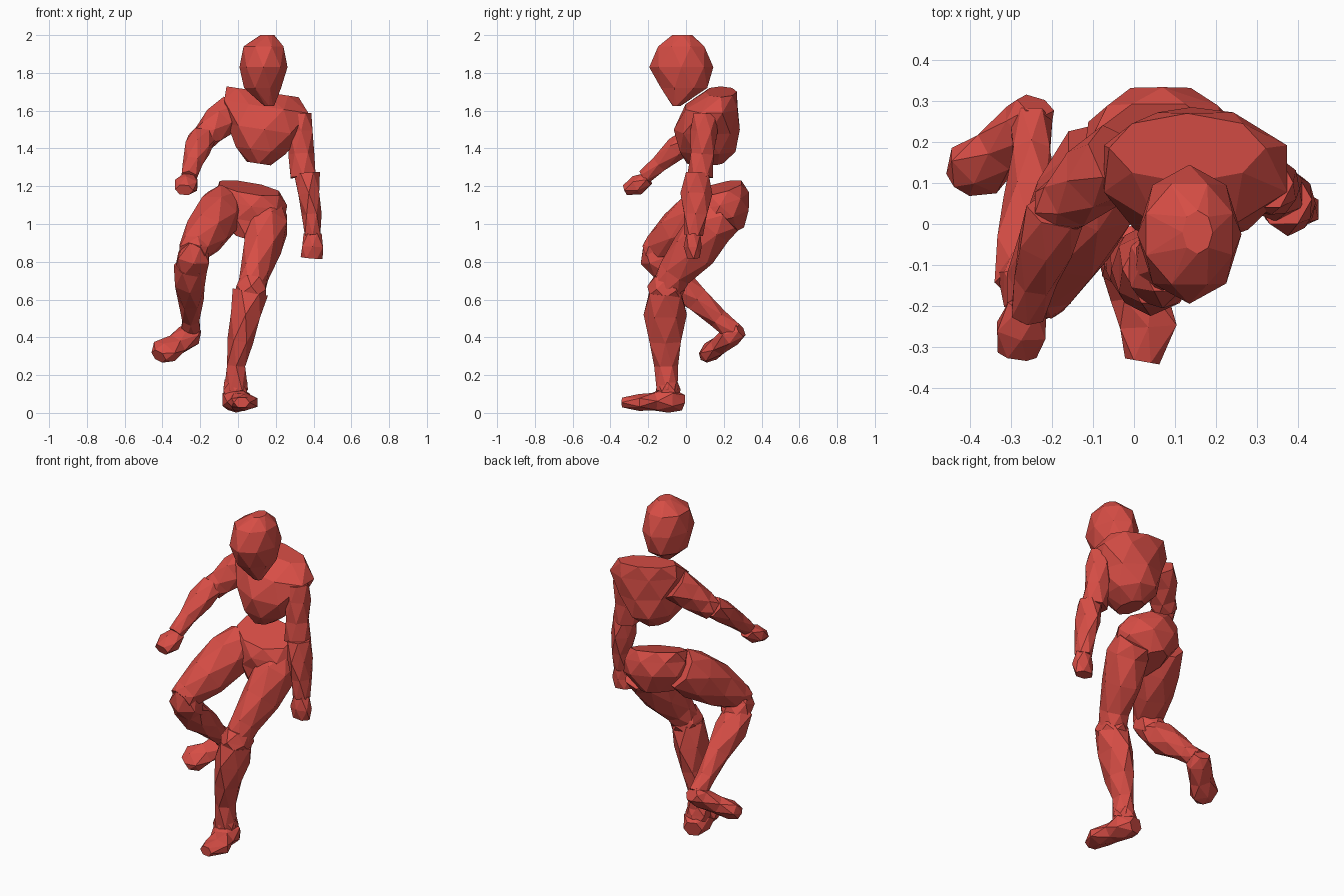
import bpy, bmesh, math
from mathutils import Vector


def loft(name, rings, sides=7, upright=False, tilt=(0, 0)):
    """Faceted solid through rings (x, y, z, half_width, half_depth), staggered into triangles."""
    bm = bmesh.new()
    centres = [Vector(r[:3]) for r in rings]
    loops = []
    for i, r in enumerate(rings):
        axis = centres[min(i + 1, len(rings) - 1)] - centres[max(i - 1, 0)]
        axis = Vector((0, 0, 1)) if upright else axis.normalized()
        side = (Vector((1, 0, 0)) - axis * axis.x).normalized()
        up = axis.cross(side)
        loop = []
        for k in range(sides):
            a = 2 * math.pi * (k + 0.5 * (i % 2)) / sides
            d = (side * math.cos(a) * r[3] + up * math.sin(a) * r[4]) * 1.06
            d.z += d.x * tilt[0] + d.y * tilt[1]
            loop.append(bm.verts.new(centres[i] + d))
        loops.append(loop)
    for i in range(len(loops) - 1):
        a, b = loops[i], loops[i + 1]
        for k in range(sides):
            n = (k + 1) % sides
            if i % 2 == 0:
                bm.faces.new((a[k], a[n], b[k]))
                bm.faces.new((a[n], b[n], b[k]))
            else:
                bm.faces.new((a[k], a[n], b[n]))
                bm.faces.new((a[k], b[n], b[k]))
    bm.faces.new(loops[0][::-1])
    bm.faces.new(loops[-1])
    bmesh.ops.recalc_face_normals(bm, faces=bm.faces)
    mesh = bpy.data.meshes.new(name)
    bm.to_mesh(mesh)
    bm.free()
    mesh.materials.append(red)
    ob = bpy.data.objects.new(name, mesh)
    bpy.context.collection.objects.link(ob)
    return ob


red = bpy.data.materials.new("red")
red.diffuse_color = (0.68, 0.075, 0.06, 1)

# Head, chest and pelvis
loft("head", [(.165, -.05, 1.625, .025, .02), (.13, -.01, 1.72, .10, .125),
              (.135, -.025, 1.83, .12, .16), (.135, -.025, 1.94, .108, .125),
              (.155, -.02, 2.0, .035, .05)], 8, True)
loft("chest", [(.11, .10, 1.32, .06, .09), (.12, .115, 1.39, .135, .15),
               (.14, .11, 1.50, .185, .165), (.15, .135, 1.62, .228, .14),
               (.13, .185, 1.70, .18, .08)], 8, True, (-.15, 0))
loft("pelvis", [(.05, .18, .95, .08, .12), (.065, .19, 1.05, .18, .145),
                (.07, .18, 1.13, .18, .145), (.06, .175, 1.19, .16, .12)], 8, True, (-.17, .25))

# Lowered arm (+x)
loft("left_upper_arm", [(.325, .10, 1.58, .06, .065), (.335, .095, 1.49, .065, .068),
                        (.335, .085, 1.37, .065, .065), (.345, .075, 1.25, .072, .065)], 6)
loft("left_forearm", [(.365, .06, 1.27, .065, .065), (.375, .055, 1.16, .06, .08),
                      (.39, .05, 1.05, .05, .065), (.395, .04, .94, .044, .047)], 6)
loft("left_hand", [(.395, .04, .95, .045, .04), (.395, .035, .88, .06, .045),
                   (.39, .04, .82, .055, .035)], 6)

# Raised arm (-x)
loft("right_upper_arm", [(-.04, .16, 1.60, .085, .09), (-.10, .11, 1.54, .085, .085),
                         (-.155, .06, 1.48, .075, .07), (-.195, .03, 1.44, .065, .06)], 6)
loft("right_forearm", [(-.19, .03, 1.46, .07, .06), (-.215, -.05, 1.40, .07, .06),
                       (-.24, -.14, 1.32, .05, .048), (-.26, -.22, 1.25, .042, .038)], 6)
loft("right_hand", [(-.26, -.20, 1.24, .045, .035), (-.275, -.26, 1.205, .065, .05),
                    (-.285, -.32, 1.18, .045, .03)], 6)

# Lifted leg (-x)
loft("right_thigh", [(-.07, .17, 1.11, .10, .11), (-.115, .07, 1.04, .12, .13),
                     (-.17, -.05, .95, .11, .115), (-.23, -.15, .87, .082, .08),
                     (-.245, -.195, .845, .07, .06)], 7)
loft("right_knee", [(-.225, -.165, .90, .06, .065), (-.235, -.155, .82, .09, .085),
                    (-.25, -.11, .75, .08, .07)], 6)
loft("right_shin", [(-.25, -.14, .78, .085, .065), (-.255, -.06, .70, .085, .085),
                    (-.25, .06, .60, .065, .07), (-.25, .17, .50, .048, .05),
                    (-.25, .25, .43, .048, .055)], 6)
loft("right_foot", [(-.24, .29, .44, .045, .04), (-.26, .24, .41, .068, .055),
                    (-.33, .18, .36, .065, .05), (-.39, .13, .325, .08, .05),
                    (-.42, .10, .30, .045, .035)], 6)

# Standing leg (+x)
loft("left_thigh", [(.16, .20, 1.05, .095, .11), (.155, .13, .99, .11, .12),
                    (.125, .04, .86, .098, .118), (.09, -.06, .74, .075, .088),
                    (.07, -.10, .66, .072, .08)], 7)
loft("left_knee", [(.08, -.10, .72, .06, .07), (.07, -.105, .66, .085, .095),
                   (.065, -.11, .62, .08, .09)], 6)
loft("left_shin", [(.065, -.11, .64, .09, .09), (.04, -.11, .52, .085, .108),
                   (.012, -.11, .38, .065, .09), (-.01, -.105, .25, .052, .06),
                   (-.01, -.10, .12, .06, .06)], 6)
loft("left_foot", [(-.03, -.02, .055, .05, .045), (-.01, -.09, .07, .08, .065),
                   (.01, -.17, .06, .065, .05), (.035, -.25, .055, .075, .042),
                   (.02, -.335, .055, .04, .028)], 6)
# Ankle joint of the standing leg
loft("left_ankle", [(-.01, -.10, .17, .058, .055), (-.015, -.095, .12, .068, .062),
                    (-.015, -.09, .06, .06, .06)], 6)
